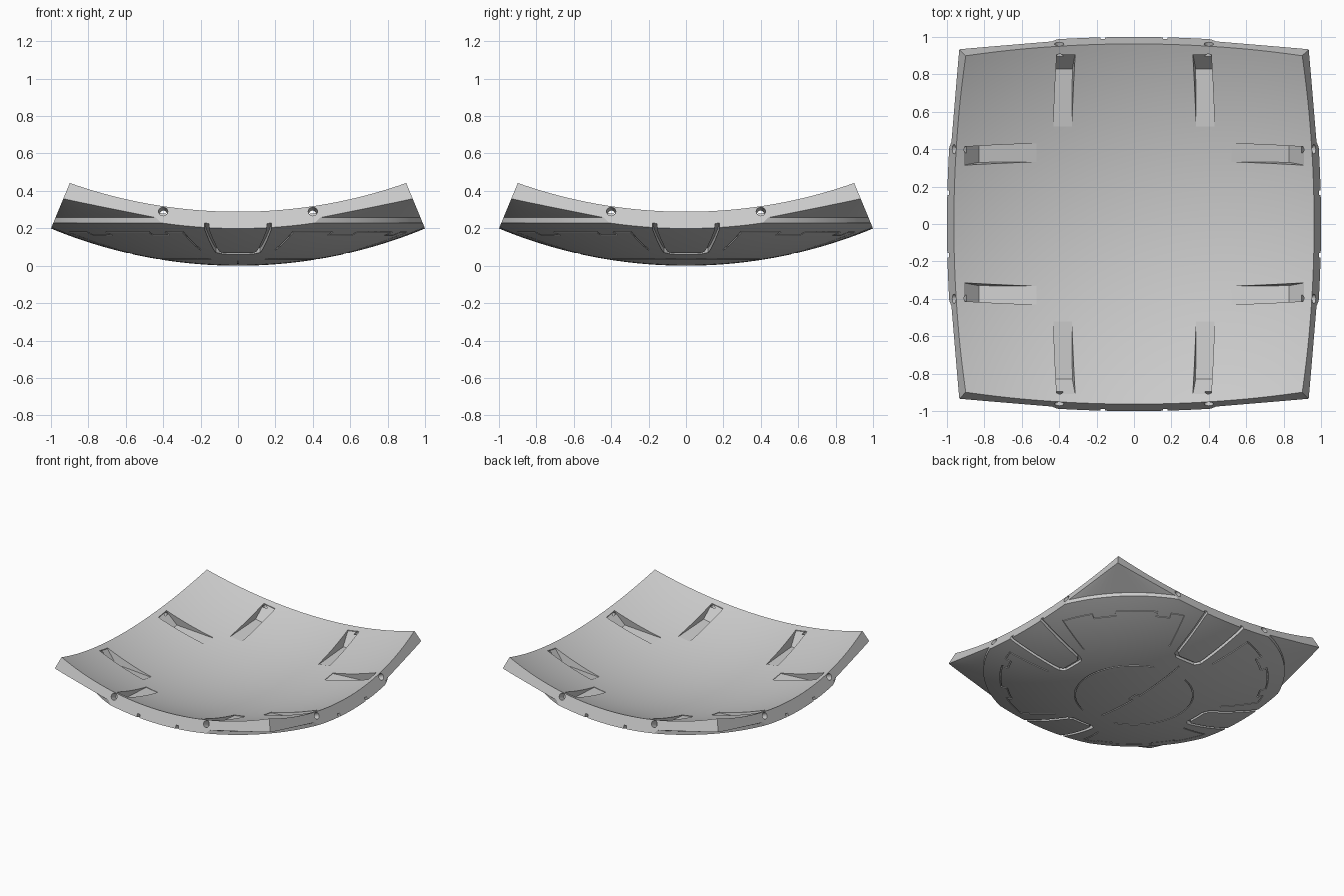
import bpy, bmesh, math
from mathutils import Matrix, Vector

if "Cube" in bpy.data.objects:
    bpy.data.objects.remove(bpy.data.objects["Cube"])

HALF = math.radians(22.5)          # half angle covered by the panel
R_OUT = 1 / math.sin(HALF)         # outer sphere radius
R_IN = R_OUT - 0.097               # inner sphere radius
CENTRE = Vector((0, 0, R_OUT))     # sphere centre
N = 48                             # grid resolution

grey = bpy.data.materials.new("light_grey")
grey.use_nodes = True
grey.diffuse_color = (0.6, 0.6, 0.6, 1)
grey.node_tree.nodes["Principled BSDF"].inputs["Base Color"].default_value = (0.6, 0.6, 0.6, 1)


def make_object(name, bm):
    bmesh.ops.recalc_face_normals(bm, faces=bm.faces)
    mesh = bpy.data.meshes.new(name)
    bm.to_mesh(mesh)
    bm.free()
    mesh.materials.append(grey)
    obj = bpy.data.objects.new(name, mesh)
    bpy.context.collection.objects.link(obj)
    return obj


def loft(rings, closed_ring=True):
    """Solid through a list of equal closed rings, capped at both ends."""
    bm = bmesh.new()
    rows = [[bm.verts.new(p) for p in ring] for ring in rings]
    for a, b in zip(rows, rows[1:]):
        for i in range(len(a)):
            j = (i + 1) % len(a)
            bm.faces.new((a[i], a[j], b[j], b[i]))
    bm.faces.new(rows[0])
    bm.faces.new(rows[-1])
    return bm


def on_sphere(x, y, radius):
    """Point at the given radius, straight out through (x, y) on the outer face."""
    down = Vector((x, y, -math.sqrt(R_OUT ** 2 - x * x - y * y)))
    return CENTRE + down * (radius / R_OUT)


def resample(path, step=0.05):
    points = []
    for a, b in zip(path, path[1:]):
        a, b = Vector(a), Vector(b)
        count = max(1, math.ceil((b - a).length / step))
        points += [a.lerp(b, i / count) for i in range(count)]
    return points + [Vector(path[-1])]


def groove(path, width, depth):
    """Solid ribbon following a flat path laid on the outer face."""
    pts = resample(path)
    rings = []
    for i, p in enumerate(pts):
        d0 = (p - pts[max(i - 1, 0)]).normalized() if i else (pts[1] - p).normalized()
        d1 = (pts[i + 1] - p).normalized() if i < len(pts) - 1 else d0
        t = (d0 + d1).normalized()
        side = Vector((-t.y, t.x)) * (width / 2 / max(0.5, t.dot(d0)))
        a, b = p + side, p - side
        lo, hi = R_OUT - depth, R_OUT + 0.03
        rings.append([on_sphere(*a, lo), on_sphere(*b, lo), on_sphere(*b, hi), on_sphere(*a, hi)])
    return loft(rings)


def arc(radius, start, end, count=16):
    angles = [math.radians(start + (end - start) * i / count) for i in range(count + 1)]
    return [(radius * math.cos(a), radius * math.sin(a)) for a in angles]


# Curved square panel: two spherical skins joined by radial side walls
bm = bmesh.new()
skins = []
for radius in (R_OUT, R_IN):
    skin = []
    for i in range(N + 1):
        u = math.tan(HALF * (2 * i / N - 1))
        skin.append([])
        for j in range(N + 1):
            v = math.tan(HALF * (2 * j / N - 1))
            skin[i].append(bm.verts.new(CENTRE + Vector((u, v, -1)).normalized() * radius))
    for i in range(N):
        for j in range(N):
            bm.faces.new((skin[i][j], skin[i + 1][j], skin[i + 1][j + 1], skin[i][j + 1]))
    skins.append(skin)
outer, inner = skins
for k in range(N):
    for a, b in (((k, 0), (k + 1, 0)), ((k, N), (k + 1, N)),
                 ((0, k), (0, k + 1)), ((N, k), (N, k + 1))):
        bm.faces.new((outer[a[0]][a[1]], outer[b[0]][b[1]],
                      inner[b[0]][b[1]], inner[a[0]][a[1]]))
panel = make_object("curved_panel", bm)


def cut(bm, turn=0):
    """Subtract a solid, turned about the vertical axis, from the panel."""
    bmesh.ops.transform(bm, matrix=Matrix.Rotation(math.radians(turn), 4, "Z"), verts=bm.verts)
    cutter = make_object("cutter", bm)
    cutter.hide_render = True
    mod = panel.modifiers.new("cut", "BOOLEAN")
    mod.operation = "DIFFERENCE"
    mod.solver = "EXACT"
    mod.object = cutter
    bpy.context.view_layer.objects.active = panel
    bpy.ops.object.modifier_apply(modifier=mod.name)
    bpy.data.objects.remove(cutter)


def corner_recess():
    """Facet outside the round raised disc, rising to the panel corner."""
    outline = [(0.95, 0.95, 0.368)] + [(x, y, 0.257) for x, y in arc(1.07, 15, 75, 24)]
    bm = bmesh.new()
    top = [bm.verts.new(p) for p in outline]
    low = [bm.verts.new((p[0], p[1], -0.2)) for p in outline]
    for i in range(len(top)):
        j = (i + 1) % len(top)
        bm.faces.new((top[i], top[j], low[j], low[i]))
    for i in range(1, len(top) - 1):
        bm.faces.new((top[0], top[i], top[i + 1]))
    bm.faces.new(low)
    return bm


def clip_slot(side):
    """Wedge pocket in the inner face, leaning along the sphere radius."""
    profile = [(0.52, 0.148), (0.83, 0.168), (0.91, 0.262), (0.91, 0.5), (0.52, 0.5)]
    bm = loft([[(x, y, z) for y, z in profile] for x in (-0.05, 0.05)])
    lean = Matrix.Rotation(-side * math.asin(0.39 / R_IN), 4, "Y")
    move = Matrix.Translation(CENTRE)
    bmesh.ops.transform(bm, matrix=move @ lean @ move.inverted(), verts=bm.verts)
    return bm


def pin_hole(side):
    """Round hole square to the side wall."""
    bm = bmesh.new()
    place = (Matrix.Translation((side * 0.4, -0.962, 0.29))
             @ Matrix.Rotation(math.pi / 2 - HALF, 4, "X"))
    bmesh.ops.create_cone(bm, cap_ends=True, segments=20, radius1=0.025,
                          radius2=0.025, depth=0.13, matrix=place)
    return bm


# U-shaped channel and thin panel outline, one per side
half_u = [(0.172, -1.05), (0.166, -0.97), (0.118, -0.65), (0.108, -0.6), (0.08, -0.575)]
channel = half_u + [(-x, y) for x, y in reversed(half_u)]
seam = ([(0.2, -0.63)] + arc(0.95, -72, -58, 4) + arc(0.91, -58, -48, 3)
        + arc(0.95, -48, -30, 5) + arc(0.91, -30, -24, 2) + arc(0.95, -24, -18, 2)
        + [(0.63, -0.2)])

for turn in (0, 90, 180, 270):
    cut(corner_recess(), turn)
    cut(groove(channel, 0.024, 0.025), turn)
    cut(groove(seam, 0.008, 0.007), turn)
    for side in (-1, 1):
        cut(clip_slot(side), turn)
        cut(pin_hole(side), turn)

# Central ring arcs and the stepped split line
for turn in (0, 180):
    cut(groove(arc(0.42, -70, 70, 24), 0.008, 0.007), turn)
cut(groove([(0, 0.5), (0, 0.06), (0.03, 0.06), (0.03, -0.02), (0, -0.02), (0, -0.36)],
           0.008, 0.007))

bpy.ops.object.select_all(action="DESELECT")
panel.select_set(True)
bpy.context.view_layer.objects.active = panel
bpy.ops.object.shade_smooth_by_angle(angle=math.radians(25))
